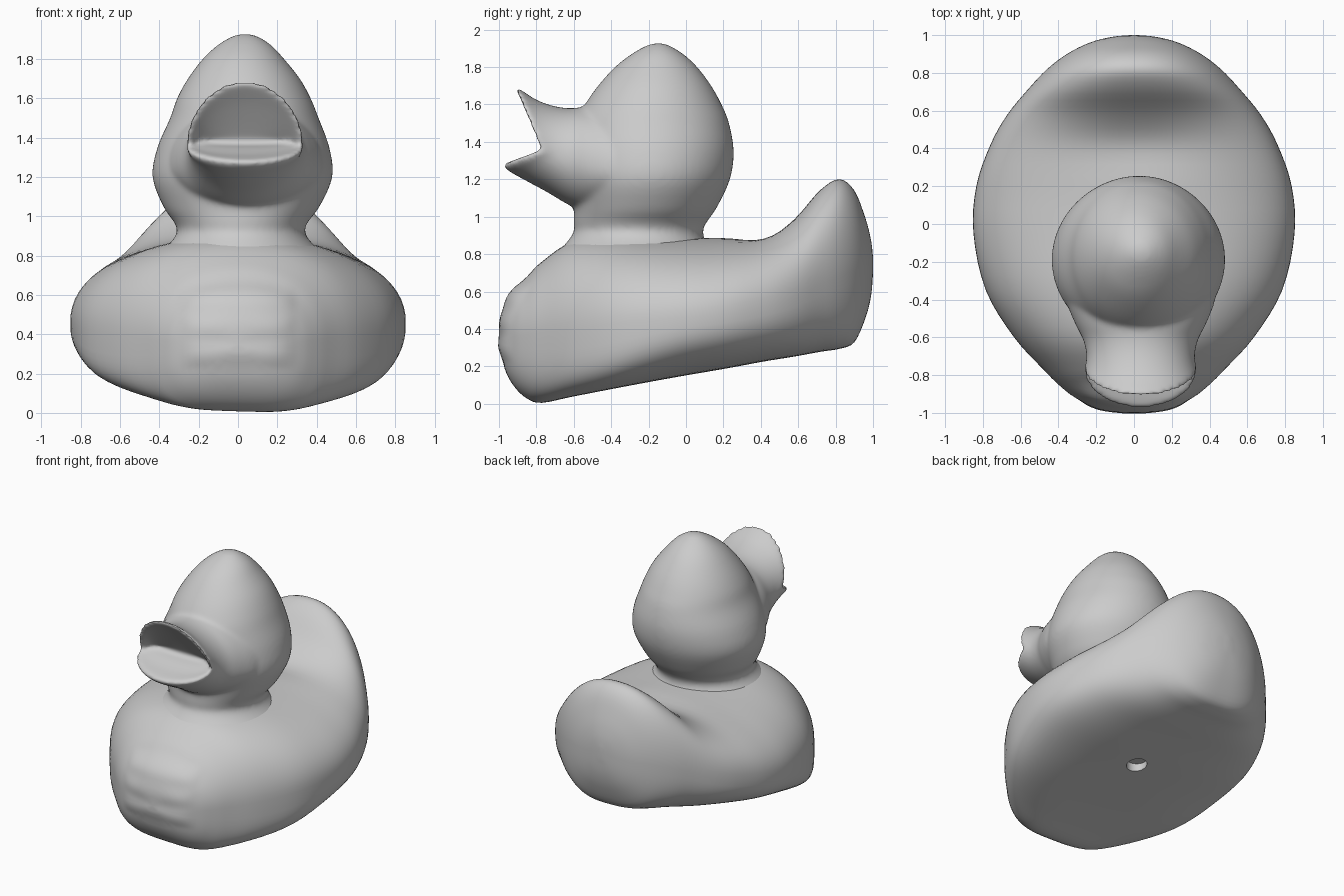
import bpy, bmesh, math
from mathutils import Vector

cube = bpy.data.objects.get("Cube")
if cube:
    bpy.data.objects.remove(cube)

grey = bpy.data.materials.new("plain grey")
grey.use_nodes = True
grey.diffuse_color = (0.6, 0.6, 0.6, 1)
grey.node_tree.nodes["Principled BSDF"].inputs["Base Color"].default_value = (0.6, 0.6, 0.6, 1)

SEGMENTS = 80


def smooth_rows(rows, steps):
    """Catmull-Rom interpolation between rows of section values."""
    out = []
    last = len(rows) - 1
    for i in range(last):
        quad = [rows[max(0, min(last, i + k))] for k in (-1, 0, 1, 2)]
        for s in range(steps):
            t = s / steps
            out.append([0.5 * (2 * b + (c - a) * t + (2 * a - 5 * b + 4 * c - d) * t * t
                               + (3 * b - a - 3 * c + d) * t ** 3)
                        for a, b, c, d in zip(*quad)])
    return out + [list(rows[-1])]


def power(value, n):
    return math.copysign(abs(value) ** (2 / n), value)


def bump(value, centre, spread):
    return math.exp(-((value - centre) / spread) ** 2)


def loft(name, rows, point, steps=4):
    """Skin closed rings, one for each smoothed row, and cap both ends."""
    bm = bmesh.new()
    angles = [2 * math.pi * k / SEGMENTS for k in range(SEGMENTS)]
    rings = [[bm.verts.new(point(row, math.cos(a), math.sin(a))) for a in angles]
             for row in smooth_rows(rows, steps)]
    for low, high in zip(rings, rings[1:]):
        for k in range(SEGMENTS):
            j = (k + 1) % SEGMENTS
            bm.faces.new((low[k], low[j], high[j], high[k]))
    for ring in (rings[0], rings[-1]):
        hub = bm.verts.new(sum((v.co for v in ring), Vector()) / SEGMENTS)
        for k in range(SEGMENTS):
            bm.faces.new((ring[k], ring[(k + 1) % SEGMENTS], hub))
    bmesh.ops.recalc_face_normals(bm, faces=bm.faces)
    mesh = bpy.data.meshes.new(name)
    bm.to_mesh(mesh)
    bm.free()
    mesh.materials.append(grey)
    obj = bpy.data.objects.new(name, mesh)
    bpy.context.collection.objects.link(obj)
    return obj


def select(*objects):
    bpy.ops.object.select_all(action="DESELECT")
    for obj in objects:
        obj.select_set(True)
    bpy.context.view_layer.objects.active = objects[0]


def apply_modifier(obj, kind, **settings):
    mod = obj.modifiers.new(kind, kind)
    for key, value in settings.items():
        setattr(mod, key, value)
    select(obj)
    bpy.ops.object.modifier_apply(modifier=mod.name)


def shade(obj):
    select(obj)
    bpy.ops.object.shade_smooth_by_angle(angle=math.radians(50))


# Body sections from chest to tail: y, half width, bottom, widest height, top
body_rows = [
    (-0.99, 0.05, 0.31, 0.35, 0.39), (-0.97, 0.19, 0.19, 0.35, 0.51),
    (-0.92, 0.31, 0.095, 0.36, 0.61), (-0.85, 0.40, 0.03, 0.37, 0.68),
    (-0.77, 0.48, 0.008, 0.38, 0.76), (-0.6, 0.635, 0.045, 0.4, 0.87),
    (-0.35, 0.785, 0.095, 0.43, 0.9), (-0.05, 0.85, 0.148, 0.46, 0.89),
    (0.2, 0.835, 0.19, 0.48, 0.89), (0.42, 0.76, 0.23, 0.52, 0.92),
    (0.58, 0.67, 0.255, 0.57, 1.0), (0.72, 0.555, 0.28, 0.64, 1.145),
    (0.82, 0.46, 0.295, 0.68, 1.2), (0.9, 0.355, 0.33, 0.71, 1.14),
    (0.96, 0.235, 0.46, 0.72, 0.99), (0.99, 0.12, 0.58, 0.73, 0.87),
    (1.0, 0.02, 0.7, 0.74, 0.78)]


def body_point(row, c, s):
    y, w, bottom, middle, top = row
    if s > 0:
        # Shoulders are full behind the neck, the tail crest is narrower
        full = 2.1 + 0.25 * bump(y, 0.4, 0.25) - 0.25 * bump(y, 0.88, 0.2)
        x = w * power(c, 2.2)
        z = middle + (top - middle) * power(s, full)
        # Shallow hollow between neck and tail
        z -= 0.04 * bump(x, 0, 0.33) * bump(y, 0.42, 0.15)
    else:
        # Flattened base, squarer under the chest and leaning a little
        flat = 2.8 + 1.5 * bump(y, -0.5, 0.35)
        x = w * power(c, flat)
        z = middle + (middle - bottom) * power(s, flat) + 0.03 * x * s
    # Worn raised panel on the chest, in three soft rows
    if y < -0.7:
        side = max(0, 1 - (x / 0.29) ** 8)
        rise = max(0, 1 - ((z - 0.44) / 0.21) ** 8)
        y -= side * rise * (0.012 + 0.003 * math.cos((z - 0.44) * 45))
    return Vector((x, y, z))


body = loft("body", body_rows, body_point)

# Small round recess in the base
bpy.ops.mesh.primitive_cylinder_add(vertices=16, radius=0.07, depth=0.1,
                                    location=(0.06, 0.1, 0.17))
cutter = bpy.context.object
cutter.hide_render = True
apply_modifier(body, "BOOLEAN", operation="DIFFERENCE", object=cutter)
bpy.data.objects.remove(cutter)
shade(body)

# Head and neck sections: z, left edge x, right edge x, front y, back y
head_rows = [
    (0.78, -0.45, 0.48, -0.71, 0.17), (0.86, -0.35, 0.38, -0.64, 0.11),
    (0.92, -0.31, 0.34, -0.6, 0.09), (0.97, -0.325, 0.355, -0.6, 0.11),
    (1.05, -0.38, 0.415, -0.6, 0.165), (1.2, -0.435, 0.48, -0.62, 0.235),
    (1.35, -0.41, 0.465, -0.62, 0.255), (1.5, -0.345, 0.41, -0.59, 0.23),
    (1.6, -0.31, 0.37, -0.54, 0.19), (1.7, -0.255, 0.315, -0.47, 0.135),
    (1.8, -0.18, 0.235, -0.38, 0.06), (1.87, -0.105, 0.17, -0.29, -0.015),
    (1.915, -0.03, 0.1, -0.21, -0.09), (1.928, 0.02, 0.05, -0.16, -0.13)]


def head_point(row, c, s):
    z, x0, x1, y0, y1 = row
    return Vector(((x0 + x1) / 2 + (x1 - x0) / 2 * c, (y0 + y1) / 2 + (y1 - y0) / 2 * s, z))


head = loft("head_and_bill", head_rows, head_point)

# Open bill flaring out of the cheeks: outside, then rim, then mouth:
# y at corner, top, bottom; half width; corner height, rise, drop
bill_rows = [
    (-0.22, -0.22, -0.22, 0.42, 1.25, 0.34, 0.2),
    (-0.4, -0.4, -0.4, 0.395, 1.25, 0.34, 0.22), (-0.52, -0.52, -0.52, 0.35, 1.27, 0.32, 0.24),
    (-0.61, -0.61, -0.62, 0.305, 1.3, 0.28, 0.24), (-0.68, -0.7, -0.74, 0.288, 1.33, 0.26, 0.2),
    (-0.73, -0.8, -0.86, 0.29, 1.35, 0.275, 0.155),
    (-0.77, -0.895, -0.955, 0.3, 1.355, 0.33, 0.105),
    (-0.77, -0.905, -0.965, 0.28, 1.36, 0.31, 0.075),
    (-0.755, -0.83, -0.86, 0.265, 1.36, 0.21, 0.045), (-0.73, -0.76, -0.77, 0.24, 1.37, 0.1, 0.02),
    (-0.7, -0.71, -0.71, 0.2, 1.375, 0.02, 0.01)]


def bill_point(row, c, s):
    y, y_top, y_low, w, z, rise, drop = row
    reach = y_top if s > 0 else y_low
    return Vector((0.035 + w * power(c, 2), y + (reach - y) * abs(s) ** 0.95,
                   z + (rise if s > 0 else drop) * s))


# Melt the bill into the head so the cheeks run on without a seam
bill = loft("bill", bill_rows, bill_point)
select(head, bill)
bpy.ops.object.join()
apply_modifier(head, "REMESH", mode="VOXEL", voxel_size=0.014)
apply_modifier(head, "SMOOTH", factor=0.5, iterations=10)
shade(head)
